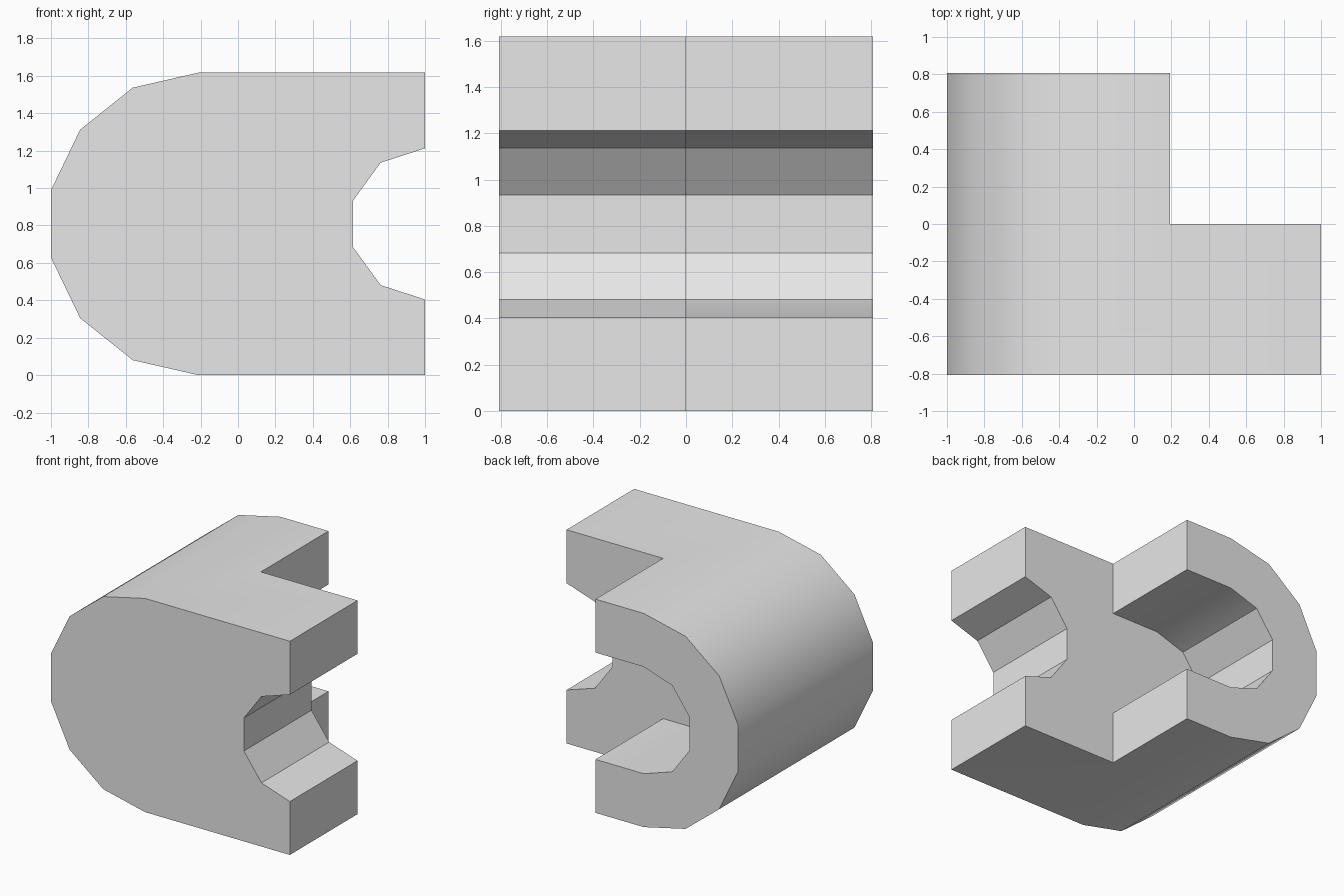
import bpy, bmesh
from math import cos, sin, pi, radians

cube = bpy.data.objects.get("Cube")
if cube:
    bpy.data.objects.remove(cube)

R = 0.8085            # outer radius, also half the height and half the depth
r = R / 2             # channel radius
H = 2 * R
step = 1 - R          # right end of the shorter rear half
cx = R * cos(pi / 14) - 1   # centre of the rounded end
low, high = R - r, R + r


def arc(x, radius, sides):
    """Half circle in (x, z), from top round the -x side to bottom."""
    angles = [pi / 2 + pi * i / sides for i in range(sides + 1)]
    return [(x + radius * cos(a), R + radius * sin(a)) for a in angles]


outer = arc(cx, R, 7)
rear_channel = arc(cx, r, 5)
front_notch = arc(1, r, 5)

bm = bmesh.new()


def face(points):
    bm.faces.new([bm.verts.new(p) for p in points])


def cap(profile, y):
    face([(x, y, z) for x, z in profile])


def sweep(path, y0, y1):
    for (xa, za), (xb, zb) in zip(path, path[1:]):
        face([(xa, y0, za), (xb, y0, zb), (xb, y1, zb), (xa, y1, za)])


# Open ends of the two halves, top to bottom
front_end = [(1, H)] + front_notch + [(1, 0)]
rear_end = [(step, H), (step, high)] + rear_channel + [(step, low), (step, 0)]

# Front face, rear face and the web between the halves
cap(outer + front_end[::-1], -R)
cap(outer + rear_end[::-1], R)
cap(rear_end + front_end[::-1], 0)

# Rounded side, notch and channel walls
sweep(outer, -R, R)
sweep(front_end, -R, 0)
sweep(rear_end, 0, R)

# L-shaped top and bottom
for z in (0, H):
    face([(cx, -R, z), (1, -R, z), (1, 0, z),
          (step, 0, z), (step, R, z), (cx, R, z)])

bmesh.ops.remove_doubles(bm, verts=bm.verts[:], dist=0.0005)
bmesh.ops.recalc_face_normals(bm, faces=bm.faces[:])
mesh = bpy.data.meshes.new("notched_block")
bm.to_mesh(mesh)
bm.free()

block = bpy.data.objects.new("notched_block", mesh)
bpy.context.collection.objects.link(block)

# Plain grey
grey = bpy.data.materials.new("light_grey")
grey.use_nodes = True
colour = (0.8, 0.8, 0.8, 1)
grey.diffuse_color = colour
grey.node_tree.nodes["Principled BSDF"].inputs["Base Color"].default_value = colour
mesh.materials.append(grey)

# Smooth the gentle curve, keep the corners sharp
bpy.ops.object.select_all(action="DESELECT")
block.select_set(True)
bpy.context.view_layer.objects.active = block
bpy.ops.object.shade_smooth_by_angle(angle=radians(30))
